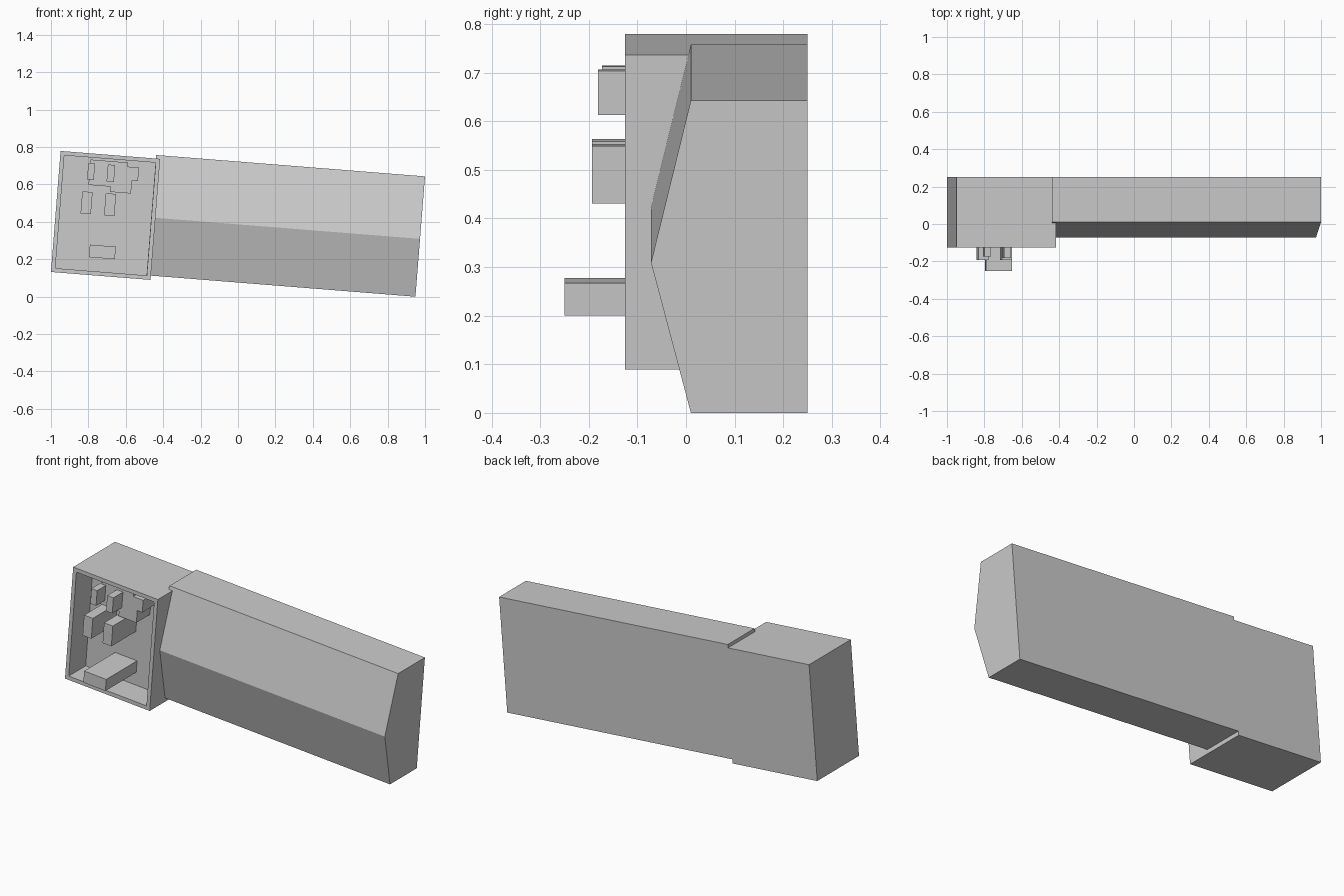
import bpy, bmesh, math
from mathutils import Matrix, Vector

if "Cube" in bpy.data.objects:
    bpy.data.objects.remove(bpy.data.objects["Cube"])

# Everything is built upright (x = along, z = up) and then tilted about its lower right corner
TILT = Matrix.Translation((0.9486, 0, 0)) @ Matrix.Rotation(math.radians(4.55), 4, 'Y')
FLOOR_Y = 0.027    # bottom of the tray recess


def finish(name, bm):
    bmesh.ops.recalc_face_normals(bm, faces=bm.faces)
    bm.transform(TILT)
    mesh = bpy.data.meshes.new(name)
    bm.to_mesh(mesh)
    bm.free()
    obj = bpy.data.objects.new(name, mesh)
    bpy.context.collection.objects.link(obj)
    return obj


def prism(points, direction):
    """Extrude a flat outline along a vector."""
    bm = bmesh.new()
    face = bm.faces.new([bm.verts.new(p) for p in points])
    ext = bmesh.ops.extrude_face_region(bm, geom=[face], use_keep_orig=True)
    verts = [g for g in ext['geom'] if isinstance(g, bmesh.types.BMVert)]
    bmesh.ops.translate(bm, verts=verts, vec=Vector(direction))
    return bm


def plate(outline, y0, y1):
    return prism([(x, y0, z) for x, z in outline], (0, y1 - y0, 0))


def block(x0, x1, z0, z1, y0, y1):
    return plate([(x0, z0), (x1, z0), (x1, z1), (x0, z1)], y0, y1)


# Long body with a ridged front
section = [(0.25, 0), (0.01, 0), (-0.072, 0.31), (0.01, 0.645), (0.25, 0.645)]
finish("long_body", prism([(-1.442, y, z) for y, z in section], (1.442, 0, 0)))

# End box with a recessed front
bm = block(-1.953, -1.419, -0.023, 0.626, -0.125, 0.25)
bmesh.ops.recalc_face_normals(bm, faces=bm.faces)
front = min(bm.faces, key=lambda f: f.calc_center_median().y)
bmesh.ops.inset_region(bm, faces=[front], thickness=0.031)
ext = bmesh.ops.extrude_discrete_faces(bm, faces=[front])
bmesh.ops.translate(bm, verts=ext['faces'][0].verts, vec=(0, FLOOR_Y + 0.125, 0))
bmesh.ops.remove_doubles(bm, verts=bm.verts, dist=1e-5)
finish("end_box", bm)

# Stepped plate inside the recess
outline = [(-1.79, 0.593), (-1.59, 0.593), (-1.59, 0.571), (-1.528, 0.571),
           (-1.528, 0.50), (-1.56, 0.50), (-1.56, 0.429), (-1.672, 0.429),
           (-1.672, 0.457), (-1.79, 0.457)]
finish("stepped_plate", plate(outline, -0.095, FLOOR_Y))

# Protruding blocks: x0, x1, z0, z1, front y
blocks = {
    "upper_block_left": (-1.800, -1.764, 0.486, 0.574, -0.173),
    "upper_block_right": (-1.695, -1.656, 0.483, 0.574, -0.181),
    "middle_block_left": (-1.820, -1.765, 0.302, 0.420, -0.193),
    "middle_block_right": (-1.694, -1.639, 0.302, 0.420, -0.193),
    "lower_block": (-1.757, -1.618, 0.072, 0.139, -0.25),
}
for name, (x0, x1, z0, z1, y) in blocks.items():
    finish(name, block(x0, x1, z0, z1, y, FLOOR_Y))
